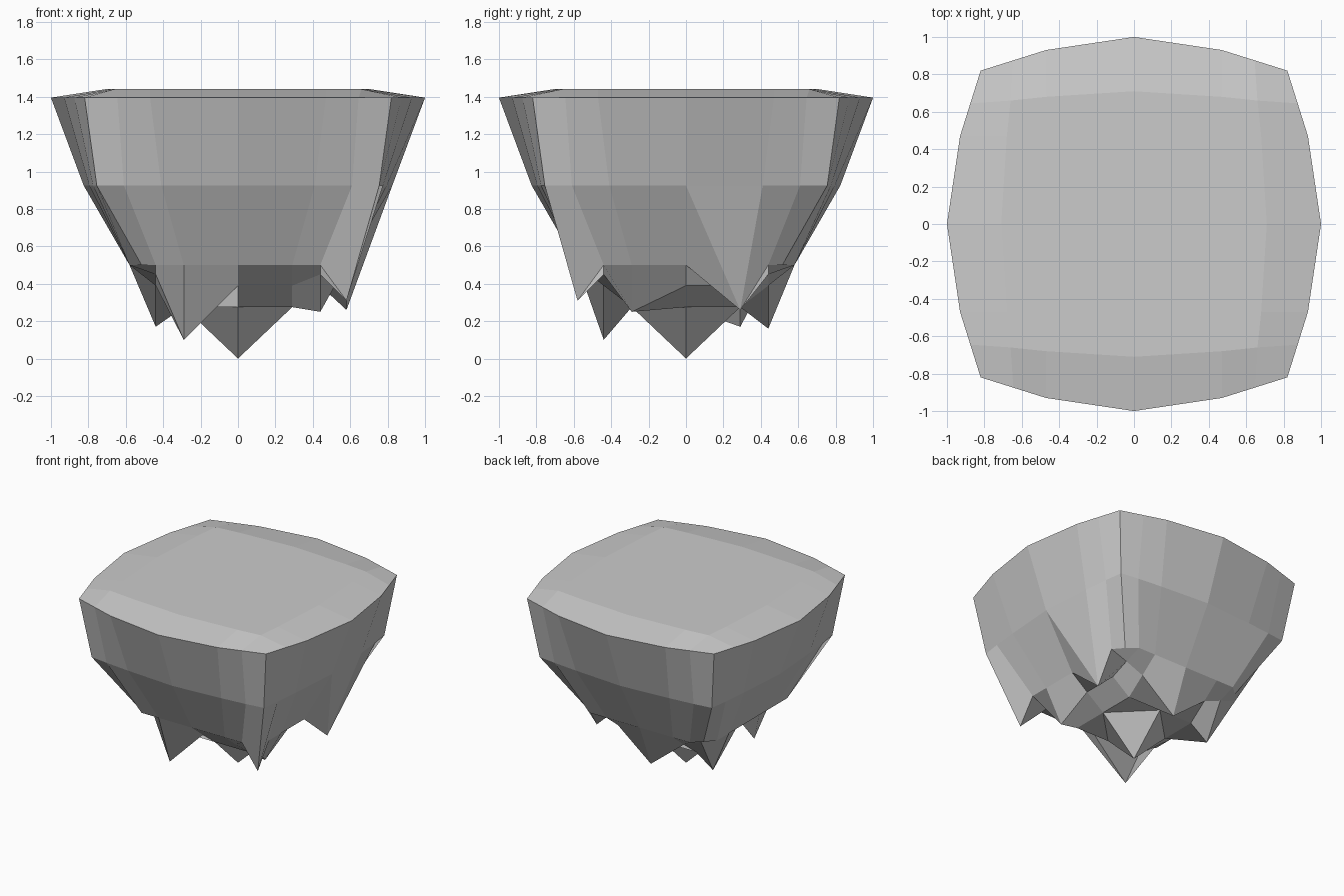
import bpy, bmesh

if "Cube" in bpy.data.objects:
    bpy.data.objects.remove(bpy.data.objects["Cube"])

# The rock is a 7x7 grid box: index 0 = middle, 3 = outer edge (mirrored by sign)
TOP = [[0, 0, 0, 0],
       [.48, .47, .47, .47],
       [.71, .68, .66, .645],
       [1, .93, .875, .82]]
MID = {3: [.825, .795, .775, .755], 2: [.61] * 4, 1: [.41] * 4, 0: [0] * 4}
BOT = [0, .29, .44, .58]
# bottom dome heights by (smaller, larger) grid index
DOME = {(0, 0): 0, (0, 1): .275, (1, 1): .275, (0, 2): .39, (1, 2): .39, (2, 2): .45}
# hanging spikes: grid cell -> tip height
SPIKES = {(0, 0): 0, (-1, -2): .10, (-2, 1): .17, (0, 2): .16,
          (2, -1): .25, (3, 1): .26, (3, -3): .31}


def sgn(v):
    return (v > 0) - (v < 0)


def warp(table, i, j, z):
    a, b = abs(i), abs(j)
    return (sgn(i) * table[a][b], sgn(j) * table[b][a], z)


def top_pos(i, j):
    return warp(TOP, i, j, 1.395 if max(abs(i), abs(j)) == 3 else 1.44)


def bottom_pos(i, j):
    a, b = abs(i), abs(j)
    z = SPIKES.get((i, j), DOME.get((min(a, b), max(a, b)), .5))
    if a == b == 3 and (i, j) not in SPIKES:      # cut-off corners
        return (sgn(i) * .515, sgn(j) * .515, z)
    return (sgn(i) * BOT[a], sgn(j) * BOT[b], z)


R = range(-3, 4)
bm = bmesh.new()
top = {(i, j): bm.verts.new(top_pos(i, j)) for i in R for j in R}
bottom = {(i, j): bm.verts.new(bottom_pos(i, j)) for i in R for j in R}

# perimeter of the grid, counter-clockwise
ring = ([(i, -3) for i in range(-3, 3)] + [(3, j) for j in range(-3, 3)] +
        [(i, 3) for i in range(3, -3, -1)] + [(-3, j) for j in range(3, -3, -1)])
middle = {k: bm.verts.new(warp(MID, *k, .925)) for k in ring}

# top plateau and spiky underside
for i in range(-3, 3):
    for j in range(-3, 3):
        cell = [(i, j), (i + 1, j), (i + 1, j + 1), (i, j + 1)]
        bm.faces.new([top[c] for c in cell])
        bm.faces.new([bottom[c] for c in reversed(cell)])

# two bands of side walls
for k, n in zip(ring, ring[1:] + ring[:1]):
    for lo, hi in ((bottom, middle), (middle, top)):
        bm.faces.new([lo[k], lo[n], hi[n], hi[k]])

# crisp ridges: four-sided centre spike, and the outer spike's wall crease
creases = [(bottom[(s, 0)], bottom[(0, t)]) for s in (-1, 1) for t in (-1, 1)]
creases.append((bottom[(3, 1)], middle[(3, 0)]))
for pair in creases:
    bmesh.ops.connect_verts(bm, verts=list(pair))

bmesh.ops.recalc_face_normals(bm, faces=bm.faces)
mesh = bpy.data.meshes.new("floating_rock")
bm.to_mesh(mesh)
bm.free()
rock = bpy.data.objects.new("floating_rock", mesh)
bpy.context.collection.objects.link(rock)
